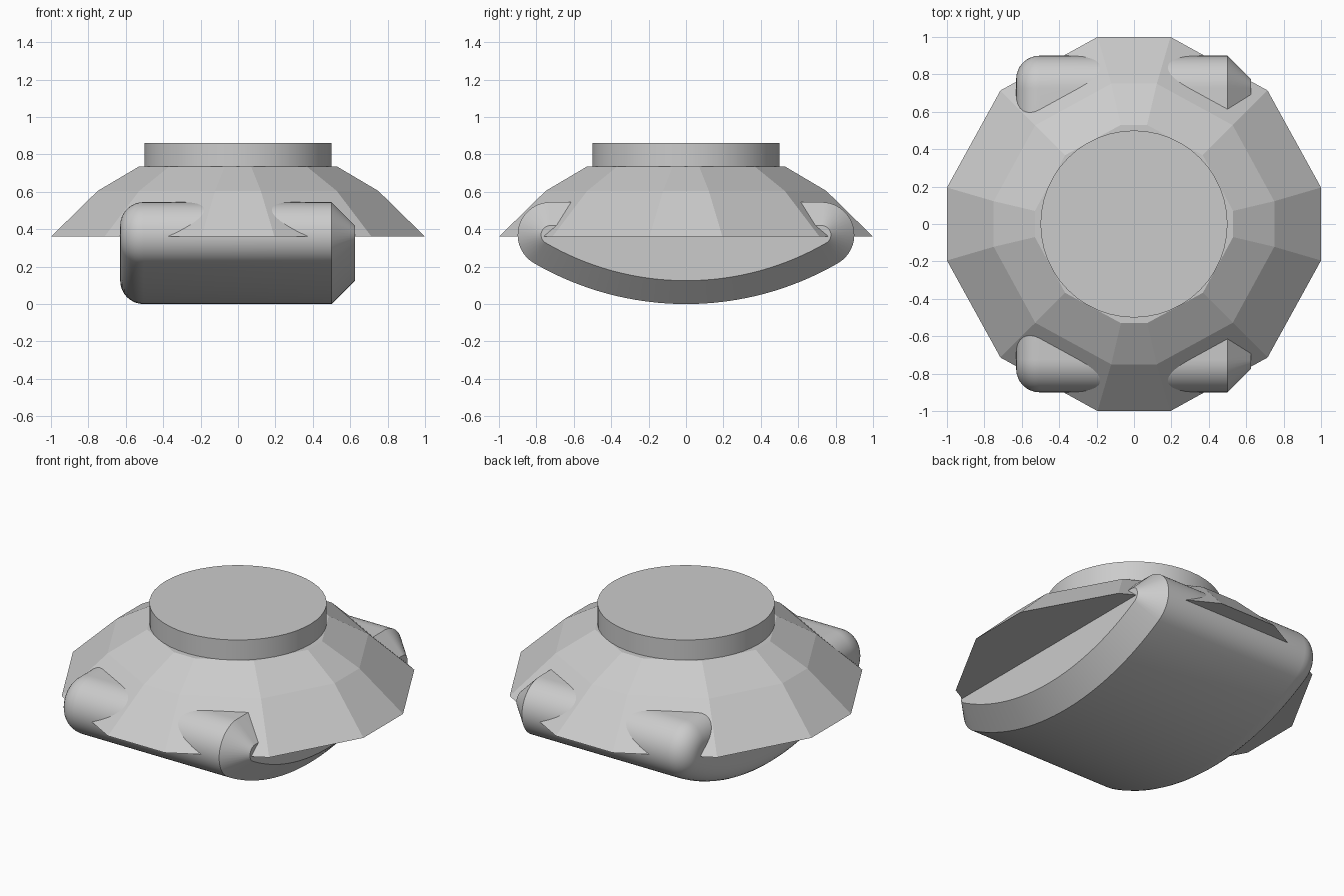
import bpy
from math import sin, cos, pi, asin

if "Cube" in bpy.data.objects:
    bpy.data.objects.remove(bpy.data.objects["Cube"])


def loft(name, rings):
    """Join equal-length closed rings into a capped solid."""
    n = len(rings[0])
    verts = [p for ring in rings for p in ring]
    faces = [(k * n + i, k * n + (i + 1) % n, (k + 1) * n + (i + 1) % n, (k + 1) * n + i)
             for k in range(len(rings) - 1) for i in range(n)]
    faces.append(tuple(reversed(range(n))))
    faces.append(tuple(range(len(verts) - n, len(verts))))
    mesh = bpy.data.meshes.new(name)
    mesh.from_pydata(verts, [], faces)
    obj = bpy.data.objects.new(name, mesh)
    bpy.context.collection.objects.link(obj)
    return obj


def smooth(obj):
    bpy.ops.object.select_all(action='DESELECT')
    obj.select_set(True)
    bpy.context.view_layer.objects.active = obj
    bpy.ops.object.shade_smooth_by_angle(angle=pi / 6)


# Faceted twelve-sided skirt
def skirt_ring(half, side, corner, z):
    quadrant = [(half, side), (corner, corner), (side, half)][::-1]
    ring = []
    for _ in range(4):
        ring += [(x, y, z) for x, y in quadrant]
        quadrant = [(-y, x) for x, y in quadrant]
    return ring


loft("skirt", [skirt_ring(0.195, 1.0, 0.714, 0.36),
               skirt_ring(0.122, 0.75, 0.528, 0.605),
               skirt_ring(0.07, 0.53, 0.368, 0.735)])

# Round top disc
bpy.ops.mesh.primitive_cylinder_add(vertices=48, radius=0.5, depth=0.16, location=(0, 0, 0.78))
disc = bpy.context.object
disc.name = "top_disc"
smooth(disc)

# Curved belly: shallow arc with rolled ends, run along x
R, r, cy, cz = 1.62, 0.175, 0.725, 0.37
theta = asin(cy / (R - r))


def belly_ring(x, inset):
    big, small = R - inset, r - inset
    half = [(big * sin(theta * i / 16), R - big * cos(theta * i / 16)) for i in range(16)]
    for i in range(19):
        a = theta - pi / 2 + (pi - theta) * i / 18
        half.append((cy + small * cos(a), cz + small * sin(a)))
    outline = half + [(-y, z) for y, z in reversed(half[1:])]
    return [(x, y, z) for y, z in outline]


e = 0.125
rings = [belly_ring(-0.505 - e * cos(t), e * (1 - sin(t)))
         for t in [pi / 2 * i / 8 for i in range(9)]]
rings += [belly_ring(0.5, 0), belly_ring(0.625, e)]
smooth(loft("belly", rings))
